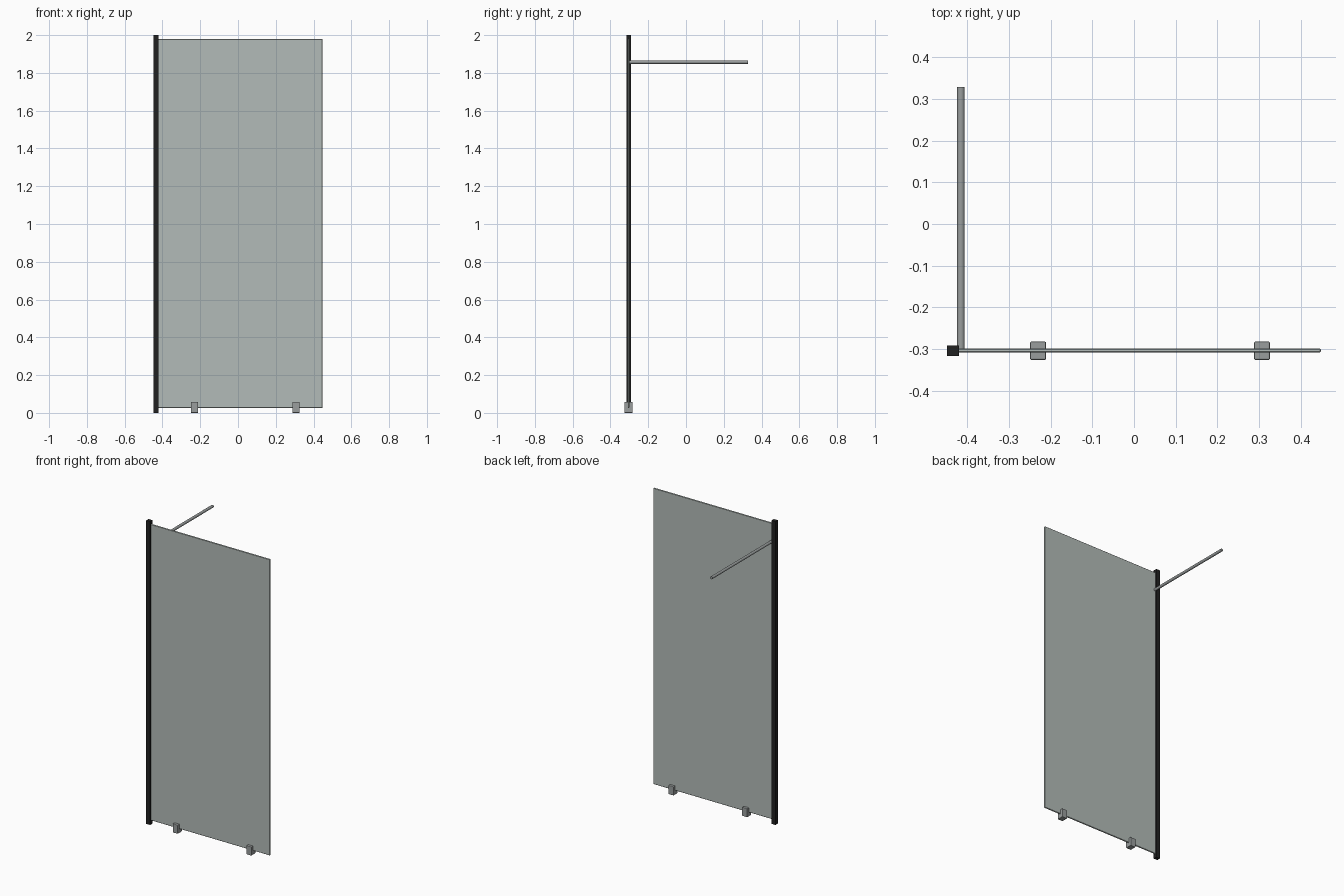
import bpy
import math

if "Cube" in bpy.data.objects:
    bpy.data.objects.remove(bpy.data.objects["Cube"])


def material(name, rgb):
    m = bpy.data.materials.new(name)
    m.diffuse_color = (*rgb, 1)
    m.use_nodes = True
    m.node_tree.nodes["Principled BSDF"].inputs["Base Color"].default_value = m.diffuse_color
    return m


GLASS = material("grey green glass", (0.45, 0.50, 0.48))
BLACK = material("matt black", (0.015, 0.015, 0.015))
STEEL = material("brushed steel", (0.32, 0.34, 0.34))


def box(name, lo, hi, mat, bevel=0.0, segments=1):
    """Box between two corners, with optional bevelled edges."""
    bpy.ops.mesh.primitive_cube_add(size=1, location=[(a + b) / 2 for a, b in zip(lo, hi)])
    o = bpy.context.object
    o.name = name
    o.scale = [b - a for a, b in zip(lo, hi)]
    bpy.ops.object.transform_apply(location=False, rotation=False, scale=True)
    o.data.materials.append(mat)
    if bevel:
        mod = o.modifiers.new("bevel", "BEVEL")
        mod.width = bevel
        mod.segments = segments
    return o


# Wall profile and glass panel
box("wall_post", (-0.448, -0.316, 0), (-0.420, -0.291, 2), BLACK)
box("glass_panel", (-0.424, -0.308, 0.027), (0.448, -0.299, 1.979), GLASS, 0.002)

# Floor clamps gripping the lower edge
for side, x in (("left", -0.230), ("right", 0.307)):
    box(side + "_floor_clamp", (x - 0.019, -0.326, 0), (x + 0.019, -0.282, 0.058),
        STEEL, 0.003, 2)

# Horizontal round support bar
y0, y1 = -0.300, 0.328
bpy.ops.mesh.primitive_cylinder_add(vertices=24, radius=0.009, depth=y1 - y0,
                                    location=(-0.415, (y0 + y1) / 2, 1.857),
                                    rotation=(math.pi / 2, 0, 0))
bar = bpy.context.object
bar.name = "support_bar"
bar.data.materials.append(STEEL)
bpy.ops.object.shade_smooth_by_angle()
